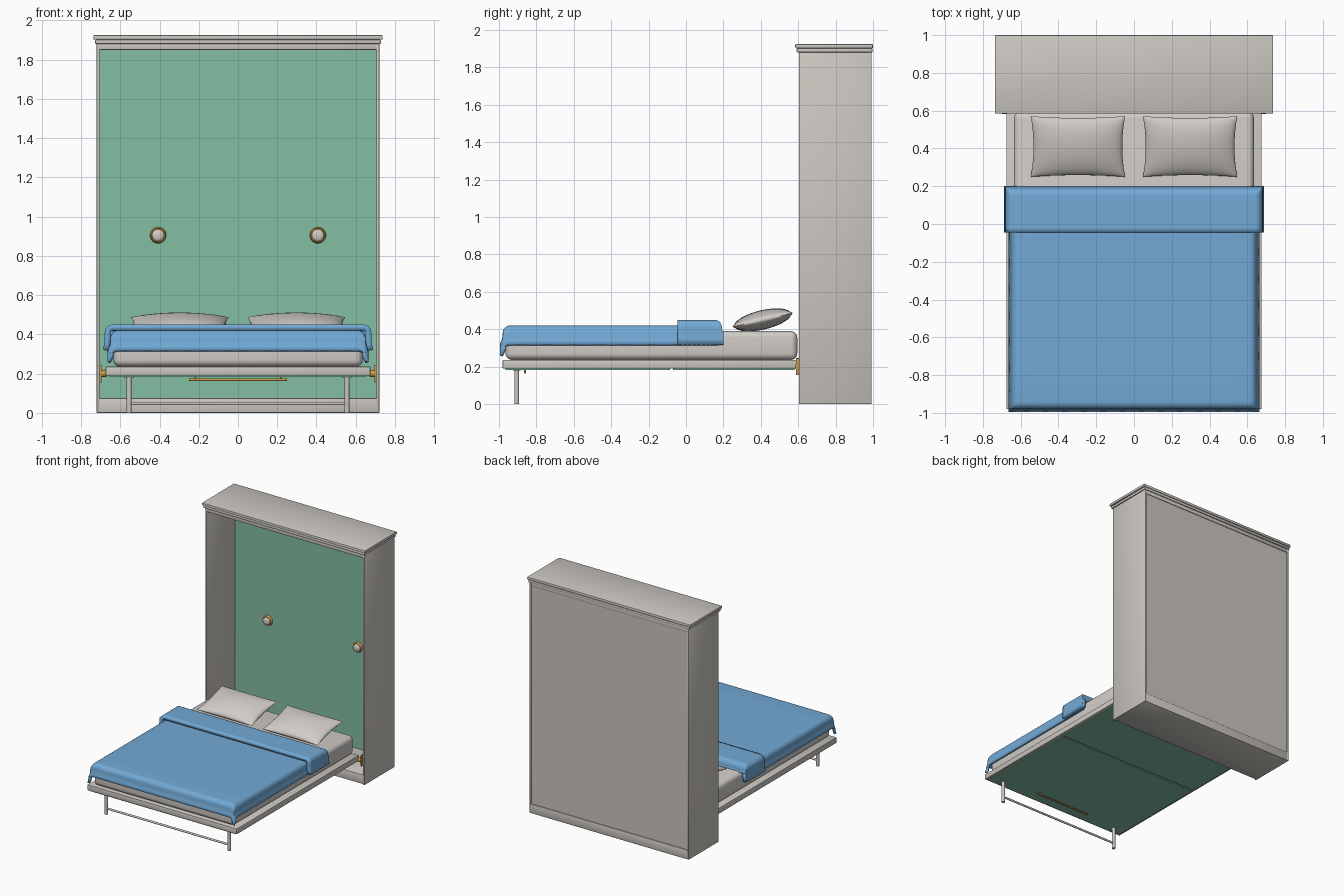
import bpy, bmesh, math
from mathutils import Matrix, Vector

cube = bpy.data.objects.get("Cube")
if cube:
    bpy.data.objects.remove(cube, do_unlink=True)


def material(name, r, g, b):
    m = bpy.data.materials.new(name)
    m.use_nodes = True
    m.diffuse_color = (r, g, b, 1)
    m.node_tree.nodes["Principled BSDF"].inputs["Base Color"].default_value = (r, g, b, 1)
    return m


GREY = material("warm grey paint", 0.60, 0.57, 0.53)
LINEN = material("pale linen", 0.64, 0.61, 0.58)
GREEN = material("sage green", 0.23, 0.51, 0.37)
BLUE = material("blue fabric", 0.17, 0.40, 0.67)
GOLD = material("brass", 0.62, 0.33, 0.06)


def finish(name, bm, mat, angle=35):
    me = bpy.data.meshes.new(name)
    bm.to_mesh(me)
    bm.free()
    ob = bpy.data.objects.new(name, me)
    bpy.context.collection.objects.link(ob)
    me.materials.append(mat)
    bpy.ops.object.select_all(action='DESELECT')
    ob.select_set(True)
    bpy.context.view_layer.objects.active = ob
    bpy.ops.object.shade_smooth_by_angle(angle=math.radians(angle))
    return ob


def box(name, x, y, z, mat, bevel=0.0, segments=2):
    """Box from (min, max) ranges, with optional rounded edges."""
    bm = bmesh.new()
    bmesh.ops.create_cube(bm, size=1)
    for v in bm.verts:
        v.co = Vector([(lo + hi) / 2 + c * (hi - lo) for c, (lo, hi) in zip(v.co, (x, y, z))])
    if bevel:
        bmesh.ops.bevel(bm, geom=bm.edges[:], offset=bevel, segments=segments,
                        profile=0.5, affect='EDGES')
    return finish(name, bm, mat)


def rod(name, a, b, radius, mat, radius2=None):
    """Cylinder or cone between two points."""
    a, b = Vector(a), Vector(b)
    d = b - a
    bm = bmesh.new()
    place = Matrix.Translation((a + b) / 2) @ d.to_track_quat('Z', 'Y').to_matrix().to_4x4()
    bmesh.ops.create_cone(bm, cap_ends=True, segments=24, radius1=radius,
                          radius2=radius if radius2 is None else radius2,
                          depth=d.length, matrix=place)
    return finish(name, bm, mat)


def sheet(bm, rows):
    """Grid of faces from rows of points, facing up."""
    vs = [[bm.verts.new(p) for p in row] for row in rows]
    for r0, r1 in zip(vs, vs[1:]):
        for i in range(len(r0) - 1):
            bm.faces.new((r0[i], r0[i + 1], r1[i + 1], r1[i]))
    bm.normal_update()
    if sum(f.normal.z for f in bm.faces) < 0:
        bmesh.ops.reverse_faces(bm, faces=bm.faces[:])


def hang(drop, r, flare):
    """(outward, downward) steps of cloth bending over an edge."""
    pts = [(r * math.sin(t * math.pi / 12), r * (1 - math.cos(t * math.pi / 12)))
           for t in range(1, 7)]
    for k in range(1, 4):
        pts.append((r + flare * (k / 3) ** 2, r + (drop - r) * k / 3))
    return pts


def drape(name, half, y0, y1, top, drop_side, drop_end, corner, thick, flare):
    """Cloth from y0 to y1, hanging over both sides and over the y1 end."""
    r = 0.04
    core = half - r - flare
    sgn = 1 if y1 > y0 else -1
    y_core = y1 - sgn * (r + flare)
    over = hang(drop_side, r, flare)
    across = [(-core - o, d) for o, d in reversed(over)]
    across += [(core * k / 6, 0) for k in range(-6, 7)]
    across += [(core + o, d) for o, d in over]
    along = [(y0 + (y_core - y0) * k / 8, 0) for k in range(9)]
    along += [(y_core + sgn * o, d) for o, d in hang(drop_end, r, flare)]
    bm = bmesh.new()
    sheet(bm, [[(x, y, top - max(dx, dy) - corner * min(dx, dy)) for x, dx in across]
               for y, dy in along])
    ob = finish(name, bm, BLUE, 50)
    mod = ob.modifiers.new("thickness", 'SOLIDIFY')
    mod.thickness = thick
    mod.offset = -1
    return ob


def pillow(name, cx):
    n = 16
    bm = bmesh.new()
    for side in (1, -1):
        rows = []
        for j in range(n + 1):
            v = -math.cos(math.pi * j / n)
            row = []
            for i in range(n + 1):
                u = -math.cos(math.pi * i / n)
                puff = ((1 - u * u) * (1 - v * v)) ** 0.5
                row.append((0.25 * u * (1 - 0.06 * (1 - v * v)),
                            0.165 * v * (1 - 0.06 * (1 - u * u)), side * 0.052 * puff))
            rows.append(row)
        sheet(bm, rows)
    bmesh.ops.remove_doubles(bm, verts=bm.verts[:], dist=0.0002)
    bmesh.ops.recalc_face_normals(bm, faces=bm.faces[:])
    bm.transform(Matrix.Translation((cx, 0.41, 0.45)) @ Matrix.Rotation(math.radians(13), 4, 'X'))
    return finish(name, bm, LINEN, 60)


# Cabinet shell
box("cabinet_base", (-0.707, 0.707), (0.612, 0.993), (0, 0.075), GREY, 0.003)
box("cabinet_top", (-0.707, 0.707), (0.604, 0.99), (1.85, 1.885), GREY, 0.003)
box("cabinet_back", (-0.707, 0.707), (0.977, 0.985), (0.06, 1.86), GREY)
box("back_lining", (-0.706, 0.706), (0.97, 0.977), (0.075, 1.85), GREEN)
box("lower_cornice", (-0.728, 0.728), (0.592, 0.997), (1.88, 1.902), GREY, 0.005)
box("upper_cornice", (-0.737, 0.737), (0.584, 1.0), (1.902, 1.925), GREY, 0.006)

# Bed frame with panelled underside
box("bed_frame", (-0.675, 0.675), (-0.98, 0.598), (0.19, 0.236), GREY, 0.004)
for part, y in (("foot", (-0.965, -0.085)), ("head", (-0.07, 0.58))):
    box("underside_panel_" + part, (-0.655, 0.655), y, (0.182, 0.192), GREEN)

# Pull handle under the foot end
rod("pull_handle", (-0.25, -0.86, 0.169), (0.25, -0.86, 0.169), 0.006, GOLD)

# Folding leg frame
rod("leg_crossbar", (-0.555, -0.905, 0.047), (0.555, -0.905, 0.047), 0.008, GREY)

for side, s in (("left", 1), ("right", -1)):
    box("cabinet_side_" + side, sorted((s * 0.705, s * 0.72)), (0.604, 0.993), (0, 1.885), GREY, 0.003)
    rod("leg_" + side, (s * 0.555, -0.905, 0), (s * 0.555, -0.905, 0.185), 0.013, GREY)
    box("leg_bracket_" + side, sorted((s * 0.53, s * 0.58)), (-0.925, -0.885), (0.178, 0.192), GREY, 0.003)
    rod("handle_post_" + side, (s * 0.22, -0.86, 0.169), (s * 0.22, -0.86, 0.185), 0.005, GOLD)
    # Pivot hardware
    box("pivot_plate_" + side, sorted((s * 0.695, s * 0.706)), (0.588, 0.635), (0.155, 0.245), GOLD, 0.002)
    rod("pivot_pin_" + side, (s * 0.67, 0.6, 0.2), (s * 0.698, 0.6, 0.2), 0.018, GOLD)
    # Round wall lamps
    x = s * 0.407
    rod("lamp_rim_" + side, (x, 0.972, 0.905), (x, 0.95, 0.905), 0.042, GOLD, 0.036)
    bm = bmesh.new()
    bmesh.ops.create_uvsphere(bm, u_segments=24, v_segments=12, radius=0.031,
                              matrix=Matrix.Translation((x, 0.95, 0.905)) @ Matrix.Diagonal((1, 0.4, 1, 1)))
    finish("lamp_face_" + side, bm, LINEN)
    pillow("pillow_" + side, s * 0.297)

# Bedding
box("mattress", (-0.635, 0.635), (-0.965, 0.595), (0.236, 0.39), LINEN, 0.035, 5)
drape("blanket", 0.665, 0.17, -0.995, 0.42, 0.1, 0.1, 0.6, 0.02, 0.015)
drape("blanket_fold", 0.687, -0.045, 0.2, 0.45, 0.13, 0.065, 0, 0.03, 0.008)
